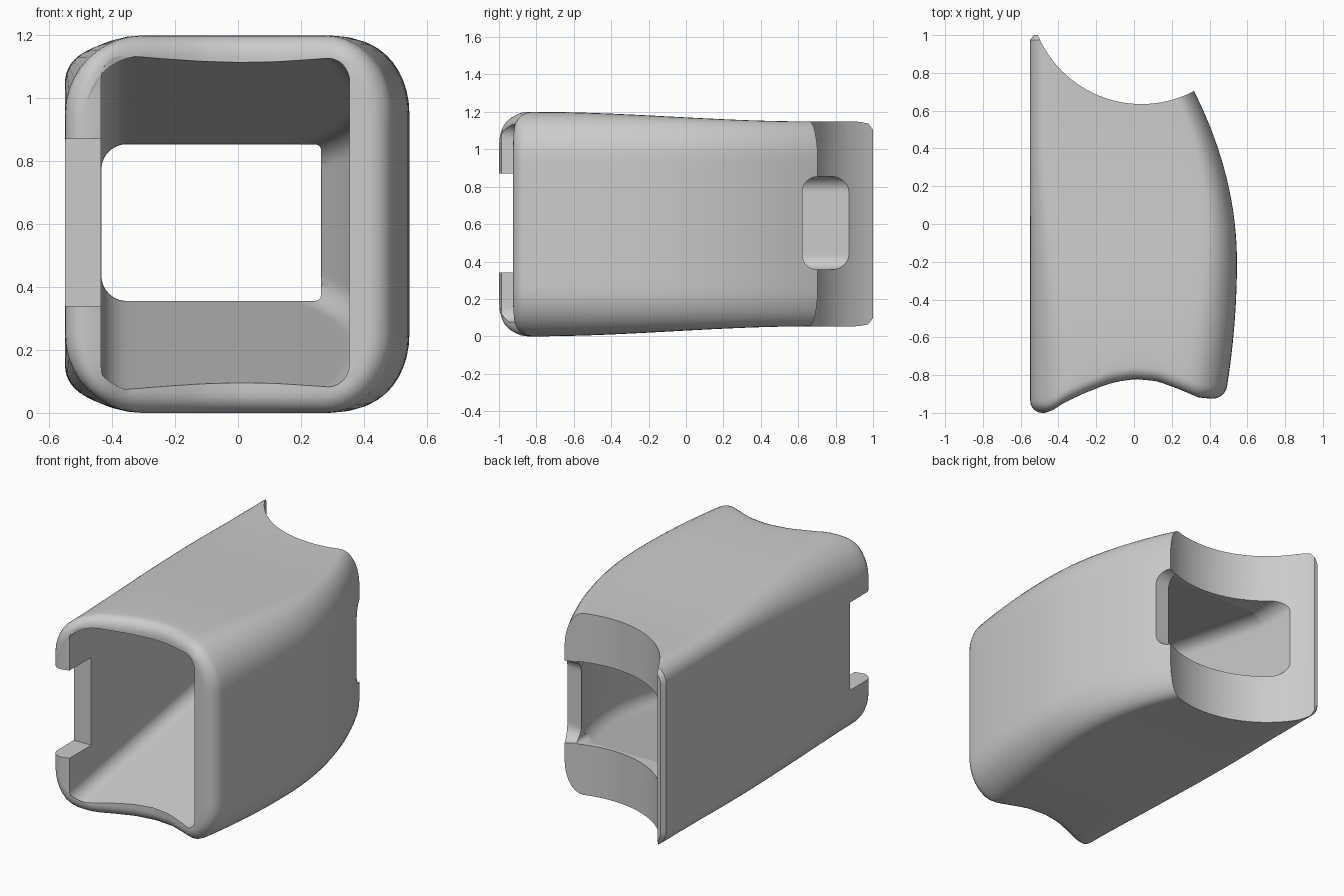
import bpy, bmesh, math

if "Cube" in bpy.data.objects:
    bpy.data.objects.remove(bpy.data.objects["Cube"])

def smooth(a, b, y):
    t = max(0, min(1, (y - a) / (b - a)))
    return t * t * (3 - 2 * t)

def lerp(a, b, t):
    return a + (b - a) * t

# Concave front edge seen from above: x -> y
FRONT = [(-.6, -1), (-.47, -1), (-.43, -.985), (-.36, -.94), (-.25, -.89), (-.12, -.84), (0, -.82),
         (.12, -.832), (.25, -.878), (.35, -.918), (.42, -.925), (.7, -.925)]

def front_y(x):
    for (x0, y0), (x1, y1) in zip(FRONT, FRONT[1:]):
        if x <= x1:
            return lerp(y0, y1, (x - x0) / (x1 - x0))
    return FRONT[-1][1]

def right_x(y):
    return .545 - (.278 if y > -.2 else .12) * (y + .2) ** 2

NC, NE = 10, 18  # steps per corner and per straight edge

def section(l, r, b, t, left, right):
    """Rounded rectangle in x,z; left/right are (rx, rz) corner radii."""
    pts = []
    corners = [(r, t, -1, -1, right, 0), (l, t, 1, -1, left, 90),
               (l, b, 1, 1, left, 180), (r, b, -1, 1, right, 270)]
    arcs = []
    for x, z, sx, sz, (rx, rz), a0 in corners:
        cx, cz = x + sx * rx, z + sz * rz
        arcs.append([(cx + rx * math.cos(math.radians(a0 + 90 * i / NC)),
                      cz + rz * math.sin(math.radians(a0 + 90 * i / NC))) for i in range(NC + 1)])
    for k, arc in enumerate(arcs):
        pts += arc
        p, q = arc[-1], arcs[(k + 1) % 4][0]
        pts += [(lerp(p[0], q[0], i / NE), lerp(p[1], q[1], i / NE)) for i in range(1, NE)]
    return pts

def outer(y, d=0):
    k = smooth(-.8, .65, y)
    rl = lerp(.25, .1, smooth(-.95, .5, y)) - d
    m = smooth(-.9, .66, y)
    return section(-.55 + d, right_x(y) - d, .053 * k + d, 1.2 - .051 * k - d,
                   (rl, rl), (lerp(.22, .12, m) - d, lerp(.25, .2, m) - d))

def inner(y):
    b = .355 - .18 * (.62 - y)
    return section(-.435, right_x(y) - lerp(.128, .093, smooth(-.92, .62, y)),
                   b, 1.21 - b, (.08, .08), (.08, .08))

def ring(sec, v, start, end):
    """Points between the concave front (offset by start) and y = end."""
    out = []
    for i, (x, z) in enumerate(sec(lerp(-.86, end, v))):
        y = lerp(front_y(x) + start, end, v)
        x, z = sec(y)[i]
        out.append((x, y, z))
    return out

# Body: outer skin, rounded front rim and tapering cavity in one mesh
R = .065
rings = [[(x, 1.0, z) for x, z in outer(1.0, .02)]]
rings += [ring(outer, 1 - i / 32, R, .975) for i in range(33)]
for i in range(1, 7):
    a = math.radians(15 * i)
    d = R * (1 - math.cos(a))
    rings.append(ring(lambda y: outer(y, d), 0, R * (1 - math.sin(a)), .975))
rings += [ring(inner, i / 24, 0, .62) for i in range(25)]

bm = bmesh.new()
loops = [[bm.verts.new(p) for p in r] for r in rings]
for a, b in zip(loops, loops[1:]):
    for i in range(len(a)):
        j = (i + 1) % len(a)
        bm.faces.new((a[i], a[j], b[j], b[i]))
bm.faces.new(loops[0])
bm.faces.new(loops[-1])
bmesh.ops.recalc_face_normals(bm, faces=bm.faces)

def make_object(name, bm):
    me = bpy.data.meshes.new(name)
    bm.to_mesh(me)
    bm.free()
    ob = bpy.data.objects.new(name, me)
    bpy.context.collection.objects.link(ob)
    return ob

def prism(name, pts, axis, lo, hi):
    """Extrude a 2D outline along an axis from lo to hi."""
    put = {'x': lambda p, h: (h, p[0], p[1]), 'y': lambda p, h: (p[0], h, p[1]),
           'z': lambda p, h: (p[0], p[1], h)}[axis]
    bm = bmesh.new()
    a = [bm.verts.new(put(p, lo)) for p in pts]
    b = [bm.verts.new(put(p, hi)) for p in pts]
    bm.faces.new(a)
    bm.faces.new(b)
    for i in range(len(a)):
        j = (i + 1) % len(a)
        bm.faces.new((a[i], a[j], b[j], b[i]))
    bmesh.ops.recalc_face_normals(bm, faces=bm.faces)
    ob = make_object(name, bm)
    ob.hide_render = True
    return ob

body = make_object("hollow_housing", bm)

def rounded(l, r, b, t, rl, rr):
    return section(l, r, b, t, (rl, rl), (rr, rr))

# Cutters: concave back, rear window, its opening through the right wall, front-left notch
circle = [(.04 + .595 * math.cos(i * math.pi / 64), 1.23 + .595 * math.sin(i * math.pi / 64))
          for i in range(128)]
cutters = [
    prism("back_curve_cutter", circle, 'z', -.2, 1.4),
    prism("window_cutter", rounded(-.434, .264, .356, .854, .08, .02), 'y', .56, 1.2),
    prism("side_opening_cutter", rounded(.622, 1.2, .357, .853, .08, .08), 'x', .1, .7),
    prism("notch_cutter", [(-.6, .34), (-.4, .34), (-.4, .87), (-.6, .87)], 'y', -1.2, -.78),
]
bpy.context.view_layer.objects.active = body
body.select_set(True)
for c in cutters:
    m = body.modifiers.new(c.name, 'BOOLEAN')
    m.operation = 'DIFFERENCE'
    m.solver = 'EXACT'
    m.object = c
    bpy.ops.object.modifier_apply(modifier=m.name)
    bpy.data.objects.remove(c)
bpy.ops.object.shade_smooth_by_angle(angle=math.radians(30))
